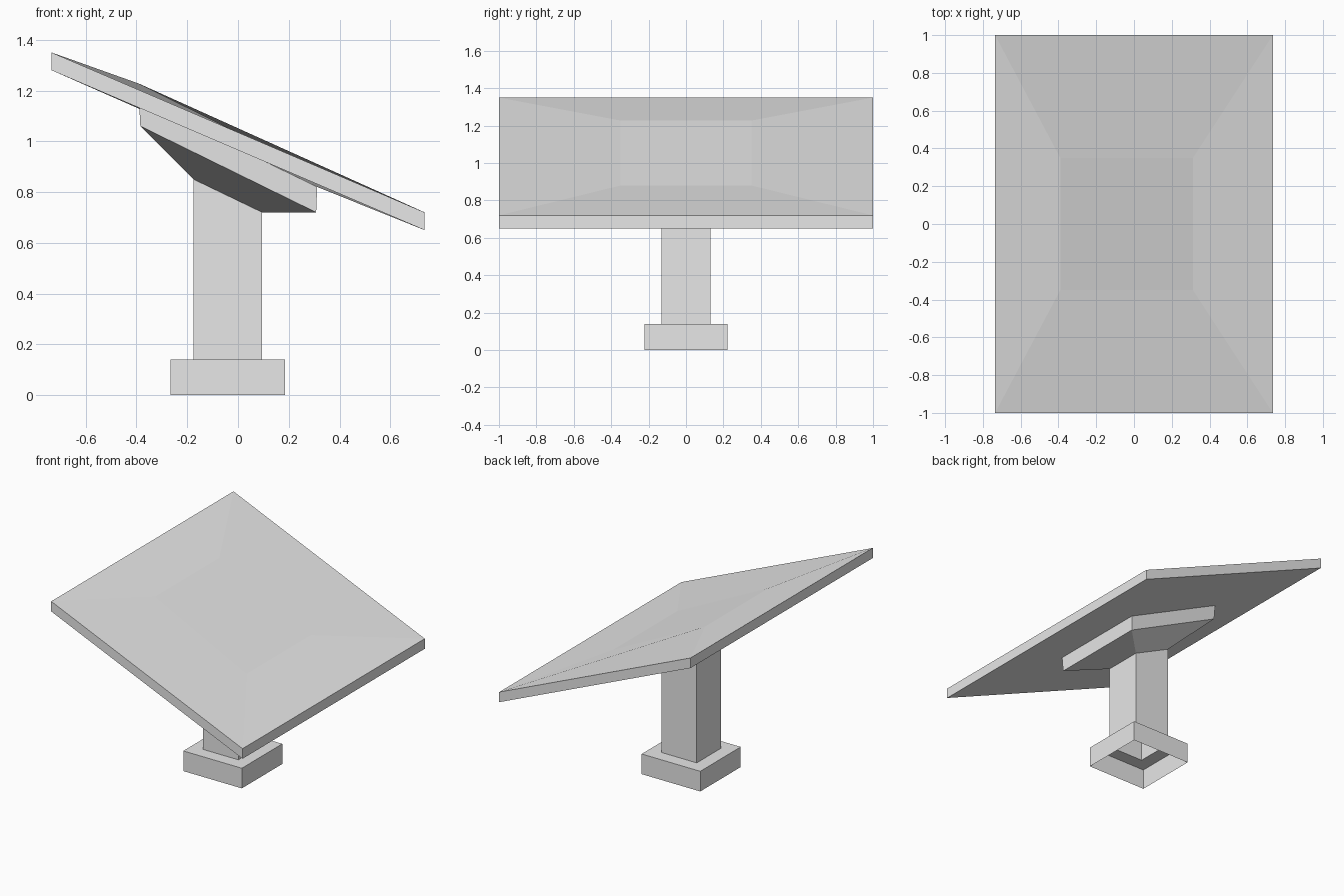
import bpy
import bmesh

cube = bpy.data.objects.get("Cube")
if cube:
    bpy.data.objects.remove(cube, do_unlink=True)

grey = bpy.data.materials.new("light grey")
grey.use_nodes = True
GREY = (0.8, 0.8, 0.8, 1.0)
grey.diffuse_color = GREY
grey.node_tree.nodes["Principled BSDF"].inputs["Base Color"].default_value = GREY


def loft(name, sections, cap=False):
    """Skin a stack of rectangles (x_left, x_right, half_depth, z_left, z_right)."""
    bm = bmesh.new()
    rings = []
    for xl, xr, y, zl, zr in sections:
        corners = ((xl, -y, zl), (xr, -y, zr), (xr, y, zr), (xl, y, zl))
        rings.append([bm.verts.new(c) for c in corners])
    for low, high in zip(rings, rings[1:]):
        for i in range(4):
            j = (i + 1) % 4
            bm.faces.new((low[i], low[j], high[j], high[i]))
    if cap:
        bm.faces.new(rings[-1])
    mesh = bpy.data.meshes.new(name)
    bm.to_mesh(mesh)
    bm.free()
    mesh.materials.append(grey)
    obj = bpy.data.objects.new(name, mesh)
    bpy.context.collection.objects.link(obj)
    return obj


# Rectangles shared by neighbouring parts
column_foot = (-0.175, 0.095, 0.132, 0.14, 0.14)
column_head = (-0.175, 0.095, 0.132, 0.85, 0.72)
bracket_rim = (-0.39, 0.312, 0.35, 1.16, 0.82)

# Hollow foot block, open underneath, with its top closing in on the column
loft("base", [(-0.265, 0.185, 0.222, 0, 0),
              (-0.265, 0.185, 0.222, 0.14, 0.14),
              column_foot])

# Hollow square post
loft("column", [column_foot, column_head])

# Flared mount between post and panel
loft("bracket", [column_head,
                 (-0.385, 0.308, 0.345, 1.06, 0.72),
                 bracket_rim])

# Tilted slab with a shallow inner rectangle on its upper face
loft("panel", [bracket_rim,
               (-0.735, 0.735, 1.0, 1.28, 0.65),
               (-0.735, 0.735, 1.0, 1.35, 0.72),
               (-0.39, 0.312, 0.35, 1.227, 0.88)], cap=True)
